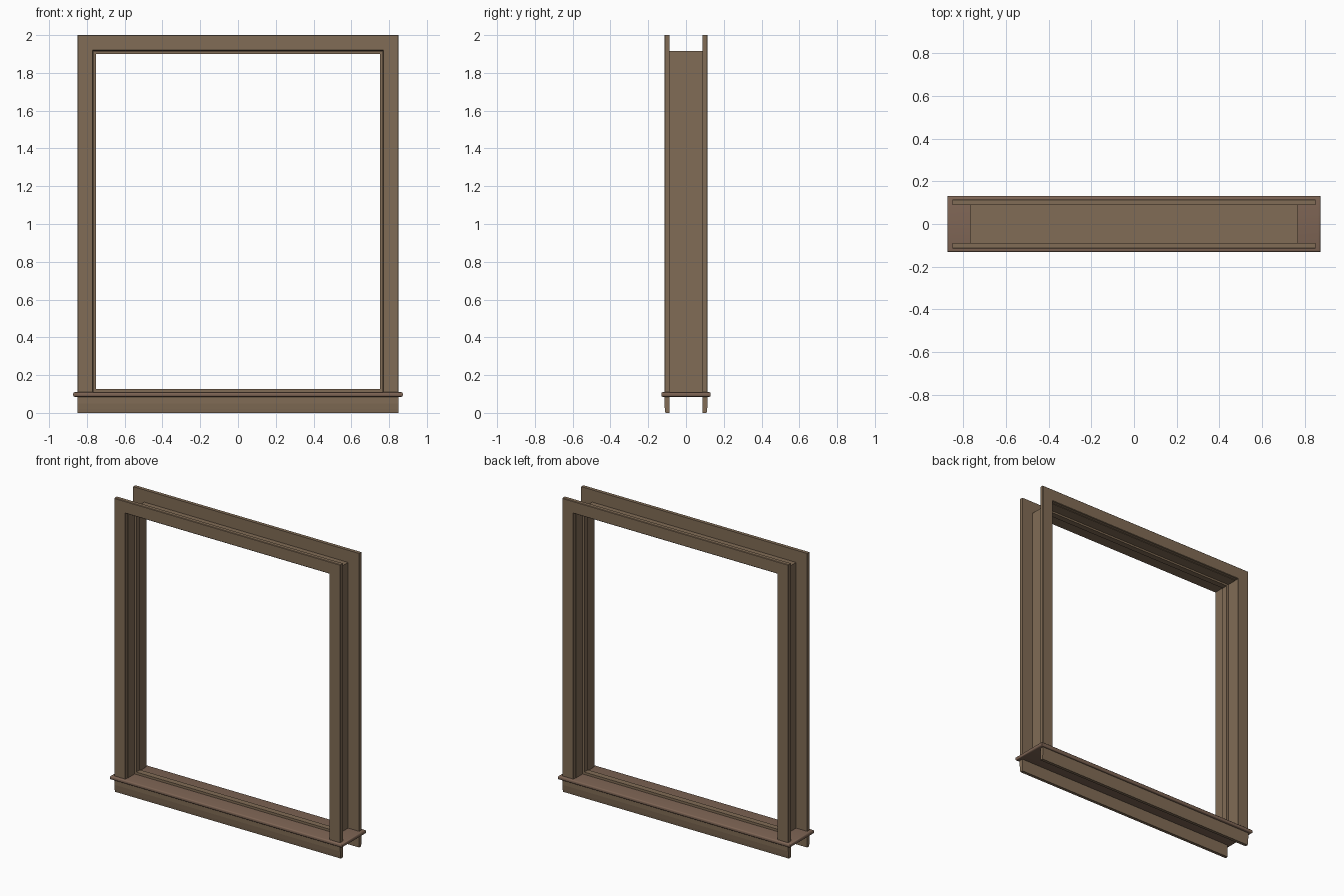
import bpy, bmesh

if "Cube" in bpy.data.objects:
    bpy.data.objects.remove(bpy.data.objects["Cube"])

HALF_W, HEAD, SILL_TOP = 0.767, 1.917, 0.11   # opening: half width, top, bottom


def paint(name, rgb):
    m = bpy.data.materials.new(name)
    m.diffuse_color = (*rgb, 1)
    m.use_nodes = True
    m.node_tree.nodes["Principled BSDF"].inputs["Base Color"].default_value = m.diffuse_color
    return m


wood = paint("brown_wood", (0.22, 0.15, 0.092))
sill_wood = paint("sill_wood", (0.21, 0.13, 0.09))


def finish(bm, name, mat):
    bmesh.ops.recalc_face_normals(bm, faces=bm.faces)
    me = bpy.data.meshes.new(name)
    bm.to_mesh(me)
    bm.free()
    me.materials.append(mat)
    ob = bpy.data.objects.new(name, me)
    bpy.context.collection.objects.link(ob)
    return ob


def mitred_frame(name, profile, closed=False):
    """Sweep (outward offset, y) profile around the opening with mitred corners."""
    bm = bmesh.new()
    rings = []
    for sx, top in ((-1, False), (-1, True), (1, True), (1, False)):
        ring = []
        for u, y in profile:
            z = HEAD + u if top else SILL_TOP - (u if closed else 0)
            ring.append(bm.verts.new((sx * (HALF_W + u), y, z)))
        rings.append(ring)
    n = len(profile)
    for k in range(4 if closed else 3):
        a, b = rings[k], rings[(k + 1) % 4]
        for i in range(n):
            j = (i + 1) % n
            bm.faces.new((a[i], a[j], b[j], b[i]))
    if not closed:
        bm.faces.new(rings[0])
        bm.faces.new(rings[3])
    return finish(bm, name, wood)


def extrude_x(name, profile, half, mat):
    """Extrude a (y, z) profile along x."""
    bm = bmesh.new()
    f = bm.faces.new([bm.verts.new((-half, y, z)) for y, z in profile])
    ext = bmesh.ops.extrude_face_region(bm, geom=[f])["geom"]
    bmesh.ops.translate(bm, vec=(2 * half, 0, 0),
                        verts=[v for v in ext if isinstance(v, bmesh.types.BMVert)])
    return finish(bm, name, mat)


# Casings and aprons on both faces
W = 2.0 - HEAD
for side, s in (("front", -1), ("back", 1)):
    casing = [(0, 0.088), (0, 0.112), (0.003, 0.115), (W - 0.003, 0.115), (W, 0.112), (W, 0.088)]
    mitred_frame(side + "_casing", [(u, s * y) for u, y in casing])
    apron = [(0.088, 0.088), (0.115, 0.088), (0.115, 0.05), (0.112, 0.02), (0.109, 0), (0.088, 0)]
    extrude_x(side + "_apron", [(s * y, z) for y, z in apron], 0.85, wood)

# Jamb lining between the casings
mitred_frame("jamb", [(-0.003, -0.09), (-0.003, 0.09), (0, 0.09), (0, -0.09)])

# Stop bead around the middle of the opening
mitred_frame("stop", [(-0.016, -0.02), (-0.016, 0.02), (0, 0.02), (0, -0.02)], closed=True)

# Sill board with rounded edges all round
bm = bmesh.new()
bmesh.ops.create_cube(bm, size=1)
bmesh.ops.scale(bm, vec=(1.746, 0.262, 0.025), verts=bm.verts)
bmesh.ops.translate(bm, vec=(0, 0, SILL_TOP - 0.0125), verts=bm.verts)
flat = [e for e in bm.edges if abs(e.verts[0].co.z - e.verts[1].co.z) < 1e-4]
bmesh.ops.bevel(bm, geom=flat, offset=0.009, segments=3, profile=0.5, affect='EDGES')
sill = finish(bm, "sill", sill_wood)
bpy.context.view_layer.objects.active = sill
sill.select_set(True)
bpy.ops.object.shade_smooth_by_angle(angle=0.6)
